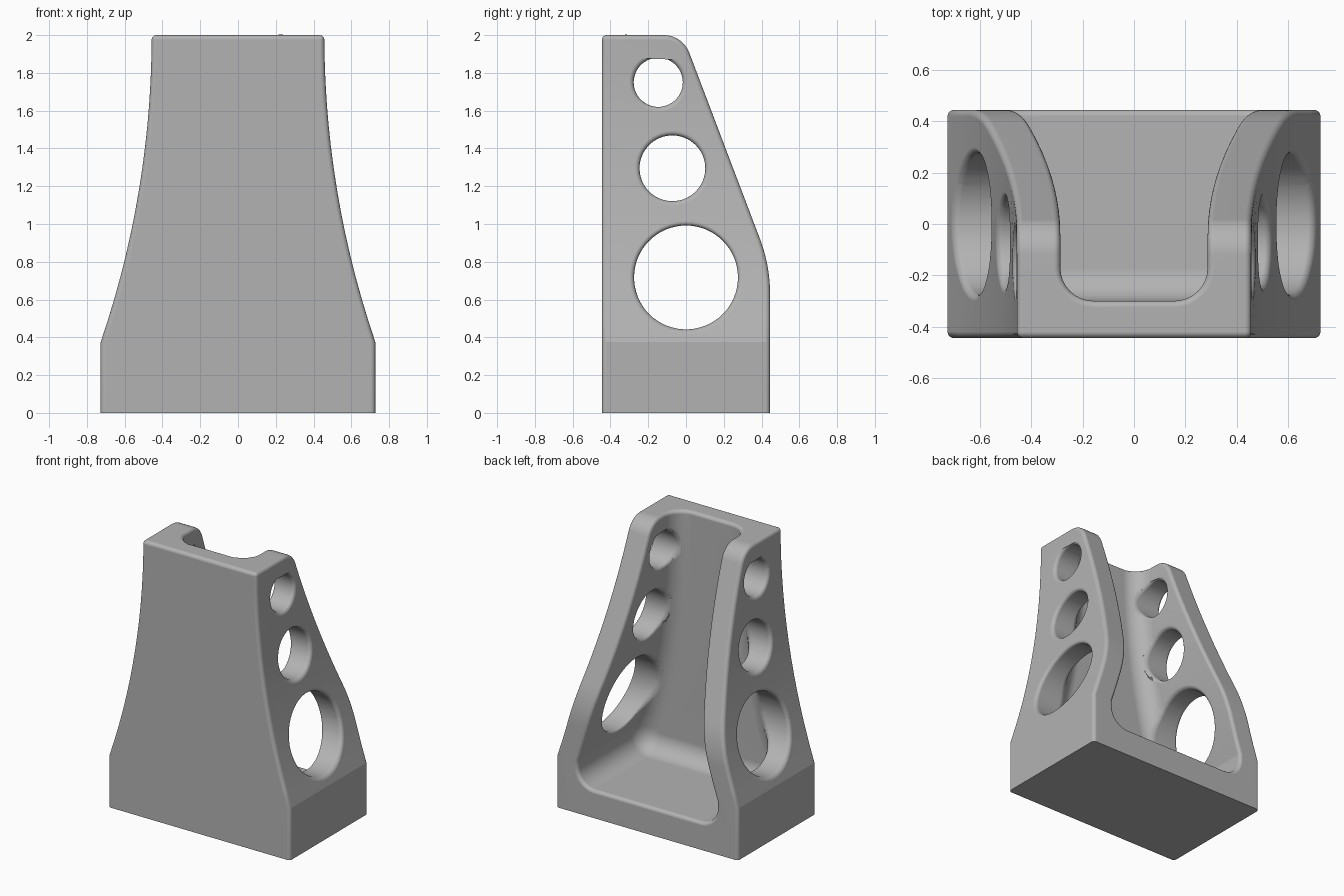
import bpy, bmesh, math
from mathutils import Vector, Matrix

if "Cube" in bpy.data.objects:
    bpy.data.objects.remove(bpy.data.objects["Cube"])

HALF_W, TOP_W, DEPTH, HEIGHT = 0.727, 0.457, 0.445, 2.0
BASE, WALL, FLOOR, FRONT = 0.375, 0.17, 0.2, -0.30
FILLET, EDGE = 0.13, 0.025


def flank(inset):
    """Right half of the front outline: straight base, then a flaring arc."""
    rise = HEIGHT - BASE
    flare = HALF_W - TOP_W
    radius = (flare ** 2 + rise ** 2) / (2 * flare)
    points = []
    for i in range(15):
        z = BASE + rise * i / 14
        x = TOP_W + radius - math.sqrt(radius ** 2 - (HEIGHT - z) ** 2)
        points.append((x - inset, z))
    return points


def mirrored(right):
    return right + [(-x, z) for x, z in reversed(right)]


def rounded(corner, before, after, length, steps=10):
    """Smooth curve that replaces an outline corner."""
    c = Vector(corner)
    a = c + (Vector(before) - c).normalized() * length
    b = c + (Vector(after) - c).normalized() * length
    half = (a - c).angle(b - c) / 2
    centre = c + ((a + b) / 2 - c).normalized() * length / math.cos(half)
    sweep = math.pi - 2 * half
    side = 1 if (a - centre).x * (b - centre).y > (a - centre).y * (b - centre).x else -1
    return [tuple(centre + Matrix.Rotation(side * sweep * i / steps, 2) @ (a - centre))
            for i in range(steps + 1)]


def prism(name, outline, place, start, end):
    """Extrude a 2D outline; place maps (u, v, depth) to a position."""
    bm = bmesh.new()
    near = bm.faces.new([bm.verts.new(place(u, v, start)) for u, v in outline])
    new = bmesh.ops.extrude_face_region(bm, geom=[near])["geom"]
    shift = Vector(place(0, 0, end)) - Vector(place(0, 0, start))
    bmesh.ops.translate(bm, verts=[g for g in new if isinstance(g, bmesh.types.BMVert)], vec=shift)
    bmesh.ops.recalc_face_normals(bm, faces=bm.faces)
    mesh = bpy.data.meshes.new(name)
    bm.to_mesh(mesh)
    bm.free()
    obj = bpy.data.objects.new(name, mesh)
    bpy.context.collection.objects.link(obj)
    return obj


def along_y(u, v, d):
    return (u, d, v)


def along_x(u, v, d):
    return (d, u, v)


# Body: front outline, trimmed by the side outline
body = prism("bracket_body", mirrored([(HALF_W, 0)] + flank(0)), along_y, -DEPTH, DEPTH)
low, high = (DEPTH, 0.78), (-0.018, HEIGHT)
side = [(-DEPTH, 0), (DEPTH, 0)]
side += rounded(low, (DEPTH, 0), high, 0.15)
side += rounded(high, low, (-DEPTH, HEIGHT), 0.1)
side += [(-DEPTH, HEIGHT)]
side_trim = prism("side_trim", side, along_x, -1, 1)

# Cavity: open to the back and top, with filleted inner corners
inner = [(HALF_W - WALL, FLOOR)] + flank(WALL) + [(TOP_W - WALL, HEIGHT + 0.4)]
cavity = prism("cavity_cutter", mirrored(inner), along_y, FRONT, 1)
bm = bmesh.new()
bm.from_mesh(cavity.data)
edges = []
for e in bm.edges:
    front_loop = all(abs(v.co.y - FRONT) < 1e-4 for v in e.verts)
    floor_corner = all(abs(v.co.z - FLOOR) < 1e-4 for v in e.verts) and \
        abs(e.verts[0].co.x - e.verts[1].co.x) < 1e-4
    if front_loop or floor_corner:
        edges.append(e)
bmesh.ops.bevel(bm, geom=edges, offset=FILLET, segments=8, profile=0.5, affect="EDGES")
bmesh.ops.recalc_face_normals(bm, faces=bm.faces)
bm.to_mesh(cavity.data)
bm.free()

# Lightening holes through both side walls
cutters = [(side_trim, "INTERSECT"), (cavity, "DIFFERENCE")]
for y, z, r in ((0, 0.717, 0.275), (-0.072, 1.295, 0.174), (-0.147, 1.75, 0.13)):
    ring = [(y + r * math.cos(math.tau * i / 64), z + r * math.sin(math.tau * i / 64))
            for i in range(64)]
    cutters.append((prism("hole_cutter", ring, along_x, -1, 1), "DIFFERENCE"))

for cutter, operation in cutters:
    mod = body.modifiers.new("cut", "BOOLEAN")
    mod.object, mod.operation, mod.solver = cutter, operation, "EXACT"
result = body.evaluated_get(bpy.context.evaluated_depsgraph_get())
bm = bmesh.new()
bm.from_mesh(result.to_mesh())
body.modifiers.clear()
for cutter, operation in cutters:
    bpy.data.objects.remove(cutter)

# Round every hard edge except those on the ground
bmesh.ops.remove_doubles(bm, verts=bm.verts, dist=0.002)
hard = [e for e in bm.edges if len(e.link_faces) == 2 and e.calc_face_angle(0) > 0.5
        and max(v.co.z for v in e.verts) > 0.01]
bmesh.ops.bevel(bm, geom=hard, offset=EDGE, segments=6, profile=0.5,
                affect="EDGES", clamp_overlap=False)
bm.to_mesh(body.data)
bm.free()

# Colour and shading
grey = bpy.data.materials.new("mid_grey")
grey.use_nodes = True
colour = (0.45, 0.45, 0.45, 1)
grey.diffuse_color = colour
grey.node_tree.nodes["Principled BSDF"].inputs["Base Color"].default_value = colour
body.data.materials.clear()
body.data.materials.append(grey)
bpy.context.view_layer.objects.active = body
body.select_set(True)
bpy.ops.object.shade_smooth_by_angle(angle=math.radians(17))
weighted = body.modifiers.new("even_shading", "WEIGHTED_NORMAL")
weighted.keep_sharp = True
